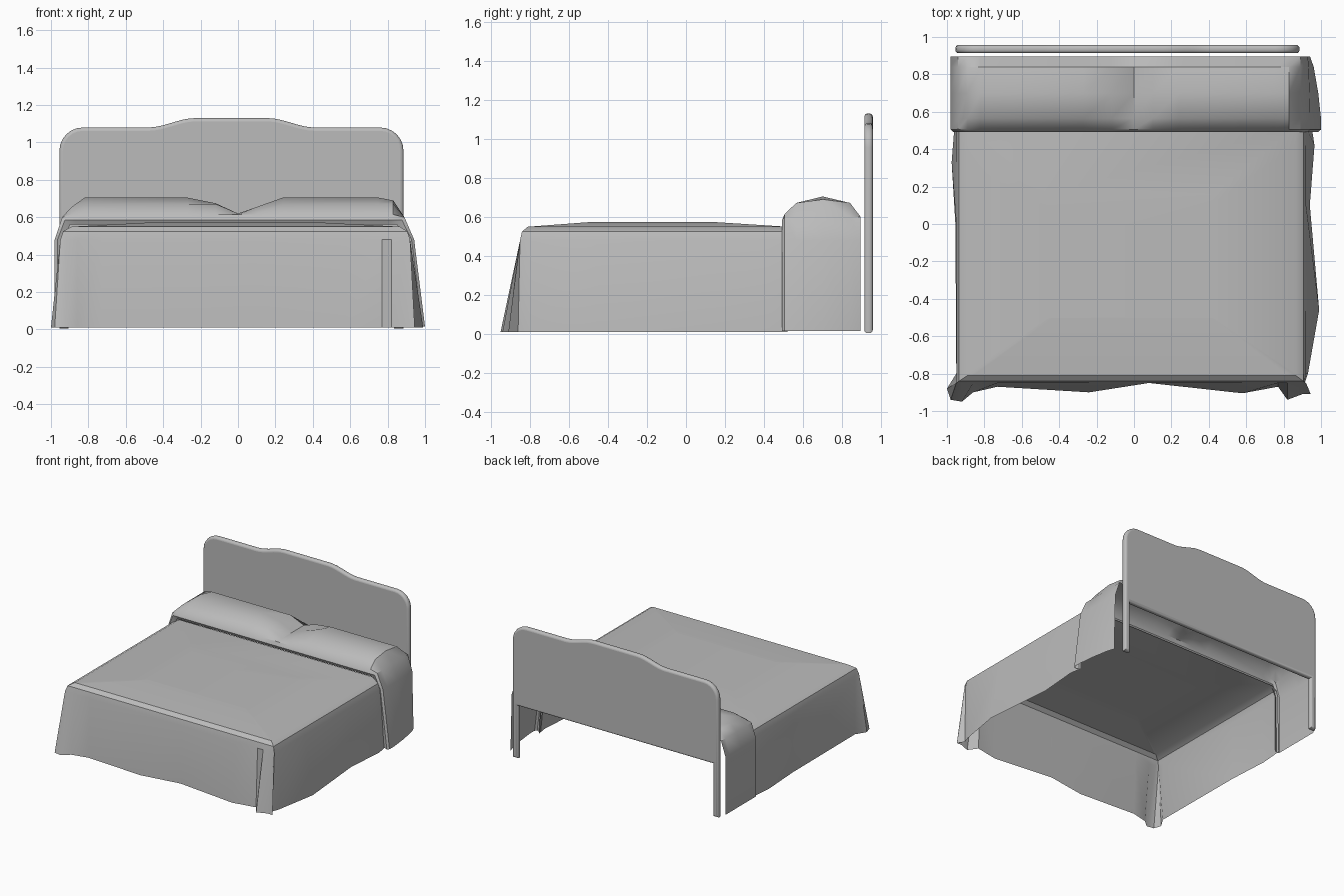
import bpy
import bmesh
import math

cube = bpy.data.objects.get("Cube")
if cube:
    bpy.data.objects.remove(cube, do_unlink=True)

# One plain grey for every part
grey = bpy.data.materials.new("plain_grey")
grey.use_nodes = True
colour = (0.5, 0.5, 0.5, 1)
grey.diffuse_color = colour
grey.node_tree.nodes["Principled BSDF"].inputs["Base Color"].default_value = colour


def finish(obj, angle):
    """Assign the material and smooth the gentle edges."""
    if not obj.data.materials:
        obj.data.materials.append(grey)
    bpy.ops.object.select_all(action='DESELECT')
    bpy.context.view_layer.objects.active = obj
    obj.select_set(True)
    if obj.type == 'CURVE':
        bpy.ops.object.convert(target='MESH')
    bpy.ops.object.shade_smooth_by_angle(angle=math.radians(angle))


def loft(name, rows, closed_from=None, cap=False, angle=35):
    """Skin rows of points; rows after closed_from are joined into rings."""
    bm = bmesh.new()
    grid = [[bm.verts.new(p) for p in row] for row in rows]
    for r in range(len(grid) - 1):
        a, b = grid[r], grid[r + 1]
        n = len(a)
        ring = closed_from is not None and r >= closed_from
        for i in range(n if ring else n - 1):
            j = (i + 1) % n
            bm.faces.new((a[i], a[j], b[j], b[i]))
    if cap:
        bm.faces.new(grid[-1])
    bmesh.ops.remove_doubles(bm, verts=bm.verts, dist=0.0005)
    bmesh.ops.recalc_face_normals(bm, faces=bm.faces)
    # Make the cloth face outward and up
    if sum(f.normal.z * f.calc_area() for f in bm.faces) < 0:
        bmesh.ops.reverse_faces(bm, faces=bm.faces)
    mesh = bpy.data.meshes.new(name)
    bm.to_mesh(mesh)
    bm.free()
    obj = bpy.data.objects.new(name, mesh)
    bpy.context.collection.objects.link(obj)
    finish(obj, angle)
    return obj


# Bedspread: a wavy hem lofted up to a rounded rectangular top
hem = [(-.96, .52), (-.975, .33), (-.955, 0), (-.95, -.8), (-1, -.88),
       (-.98, -.94), (-.92, -.95), (-.86, -.9), (-.73, -.87), (-.24, -.9),
       (.08, -.85), (.58, -.905), (.77, -.87), (.82, -.94), (.9, -.91),
       (.945, -.91), (.91, -.86), (.93, -.8), (.99, -.46), (.94, .1),
       (.965, .42), (.95, .52)]


def rim(left, right, front, z):
    """Push the hem points onto the sides of a rectangle."""
    row = []
    for i, (x, y) in enumerate(hem):
        if i < 4:
            x = left
        elif i > 16:
            x = right
        row.append((min(max(x, left), right), max(y, front), z))
    return row


top = rim(-.89, .865, -.81, .55)
crown = [(-.02 + (x + .02) * .5, -.2 + (y + .2) * .5, .573) for x, y, z in top]
loft("bedspread",
     [[(x, y, .01) for x, y in hem],
      rim(-.95, .92, -.85, .48), rim(-.935, .905, -.84, .525), top, crown],
     closed_from=3, cap=True)

# Pillow cover: an arch with a dip between two pillows, draped to the floor
arch = [(-.98, .015), (-.98, .48), (-.94, .6), (-.89, .655), (-.82, .705),
        (-.27, .705), (-.12, .675), (0, .62), (.1, .655), (.24, .705),
        (.75, .705), (.83, .69), (.89, .6), (.94, .48), (.99, .015)]
# Each station: y, height limit, width factor, extra flare of the right hem
stations = [(.505, .56, .955, 0), (.492, .585, .985, .01), (.505, .615, 1, .01),
            (.565, .672, 1, .01), (.7, .705, 1, -.005),
            (.84, .672, 1, -.03), (.895, .6, 1, -.05)]
cover = []
for y, limit, width, flare in stations:
    row = []
    for x, z in arch:
        low = max(0, 1 - z / .6) if x > 0 else 0
        row.append((x * width + flare * low, y, min(z, limit)))
    cover.append(row)
loft("pillow_cover", cover)

# Headboard: a shaped panel on two short legs, with a rounded rim
left, right, foot, panel_bottom, leg = -.955, .885, 0.005, .43, .05
shoulder, crest, radius = 1.08, 1.13, .125


def corner(cx, start):
    """Quarter arc running clockwise from the start angle."""
    return [(cx + radius * math.cos(math.radians(start - 15 * k)),
             shoulder - radius + radius * math.sin(math.radians(start - 15 * k)))
            for k in range(7)]


def ogee(x0, x1, z0, z1):
    """Soft S-shaped step."""
    return [(x0 + (x1 - x0) * t, z0 + (z1 - z0) * t * t * (3 - 2 * t))
            for t in (k / 8 for k in range(9))]


outline = [(left + leg, panel_bottom), (left + leg, foot), (left, foot)]
outline += corner(left + radius, 180)
outline += ogee(-.48, -.23, shoulder, crest) + ogee(.16, .41, crest, shoulder)
outline += corner(right - radius, 90)
outline += [(right, foot), (right - leg, foot), (right - leg, panel_bottom)]

curve = bpy.data.curves.new("headboard", 'CURVE')
curve.dimensions = '2D'
curve.fill_mode = 'BOTH'
curve.extrude = .004
curve.bevel_depth = .018
curve.bevel_resolution = 3
curve.offset = -.018
spline = curve.splines.new('POLY')
spline.points.add(len(outline) - 1)
for point, (x, z) in zip(spline.points, outline):
    point.co = (x, z, 0, 1)
spline.use_cyclic_u = True
headboard = bpy.data.objects.new("headboard", curve)
headboard.rotation_euler = (math.pi / 2, 0, 0)
headboard.location = (0, .935, 0)
bpy.context.collection.objects.link(headboard)
finish(headboard, 40)
